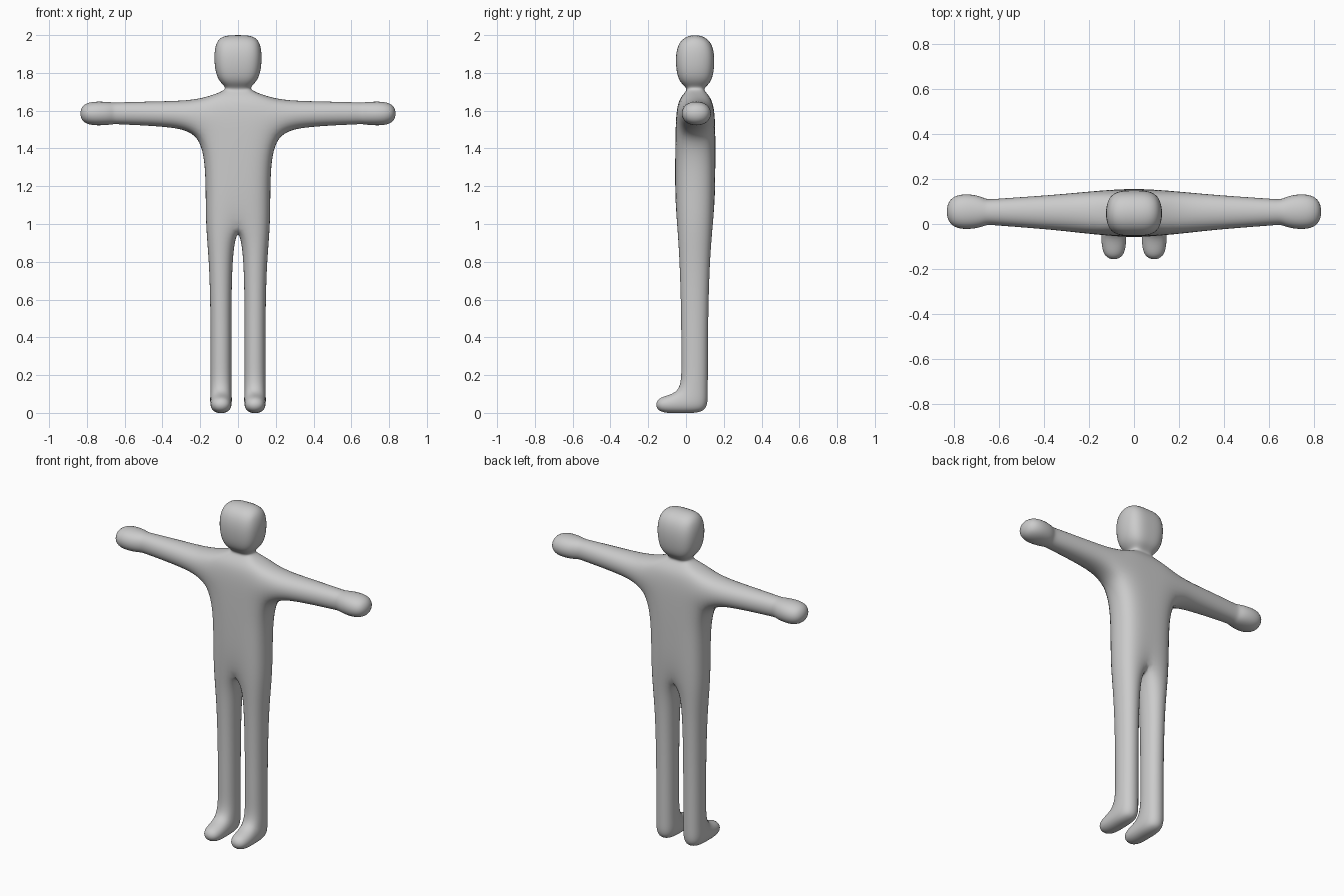
import bpy
import bmesh

cube = bpy.data.objects.get("Cube")
if cube:
    bpy.data.objects.remove(cube, do_unlink=True)

bm = bmesh.new()


def level(x0, x1, y0, y1, z):
    """Horizontal ring: inner front, outer front, outer back, inner back."""
    return [bm.verts.new((x, y, z)) for x, y in ((x0, y0), (x1, y0), (x1, y1), (x0, y1))]


def upright(x, mid_y, half_y, mid_z, half_z):
    """Ring across the arm."""
    return [bm.verts.new((x, mid_y + half_y * sy, mid_z + half_z * sz))
            for sy, sz in ((-1, -1), (1, -1), (1, 1), (-1, 1))]


def bridge(a, b, sides=(0, 1, 2, 3)):
    for i in sides:
        j = (i + 1) % 4
        bm.faces.new((a[i], a[j], b[j], b[i]))


def chain(rings, sides=(0, 1, 2, 3)):
    for a, b in zip(rings, rings[1:]):
        bridge(a, b, sides)


FRONT, OUTER, BACK, INNER = range(4)

# Torso, left half, open along the centre line
hips = level(0, 0.18, -0.055, 0.15, 1.0)
waist = level(0, 0.176, -0.058, 0.155, 1.25)
armpit = level(0, 0.2, -0.056, 0.156, 1.475)
shoulder = level(0, 0.2, -0.05, 0.15, 1.665)
chain([hips, waist, armpit], (FRONT, OUTER, BACK))
bridge(armpit, shoulder, (FRONT, BACK))

# Neck and head
head = [shoulder,
        level(0, 0.05, 0.02, 0.08, 1.71),
        level(0, 0.09, -0.025, 0.125, 1.74),
        level(0, 0.133, -0.056, 0.152, 1.8),
        level(0, 0.133, -0.056, 0.152, 2.008)]
chain(head, (FRONT, OUTER, BACK))
bm.faces.new(head[-1])

# Arm and hand
arm = [[armpit[1], armpit[2], shoulder[2], shoulder[1]],
       upright(0.36, 0.052, 0.084, 1.583, 0.073),
       upright(0.62, 0.053, 0.064, 1.586, 0.064),
       upright(0.66, 0.053, 0.06, 1.586, 0.061),
       upright(0.70, 0.055, 0.086, 1.585, 0.069),
       upright(0.846, 0.055, 0.086, 1.585, 0.069)]
chain(arm)
bm.faces.new(arm[-1])

# Leg
ankle = level(0.03, 0.15, -0.03, 0.121, 0.1)
sole = level(0.03, 0.15, -0.03, 0.12, -0.006)
chain([hips,
       level(0.027, 0.157, -0.04, 0.132, 0.8),
       level(0.03, 0.15, -0.031, 0.123, 0.5),
       level(0.03, 0.15, -0.031, 0.122, 0.25),
       ankle])
bridge(ankle, sole, (OUTER, BACK, INNER))
bm.faces.new(sole)

# Foot, drawn forward from the ankle
instep = [ankle[0], ankle[1], sole[1], sole[0]]
toe = [bm.verts.new((v.co.x, -0.168, z))
       for v, z in zip(instep, (0.092, 0.092, -0.006, -0.006))]
bridge(instep, toe)
bm.faces.new(toe)

bmesh.ops.recalc_face_normals(bm, faces=bm.faces[:])
mesh = bpy.data.meshes.new("body")
bm.to_mesh(mesh)
bm.free()
mesh.polygons.foreach_set("use_smooth", [True] * len(mesh.polygons))

# Mirror to the right half and round the cage
body = bpy.data.objects.new("body", mesh)
bpy.context.collection.objects.link(body)
mirror = body.modifiers.new("mirror", "MIRROR")
mirror.use_clip = True
rounding = body.modifiers.new("rounding", "SUBSURF")
rounding.levels = rounding.render_levels = 3
